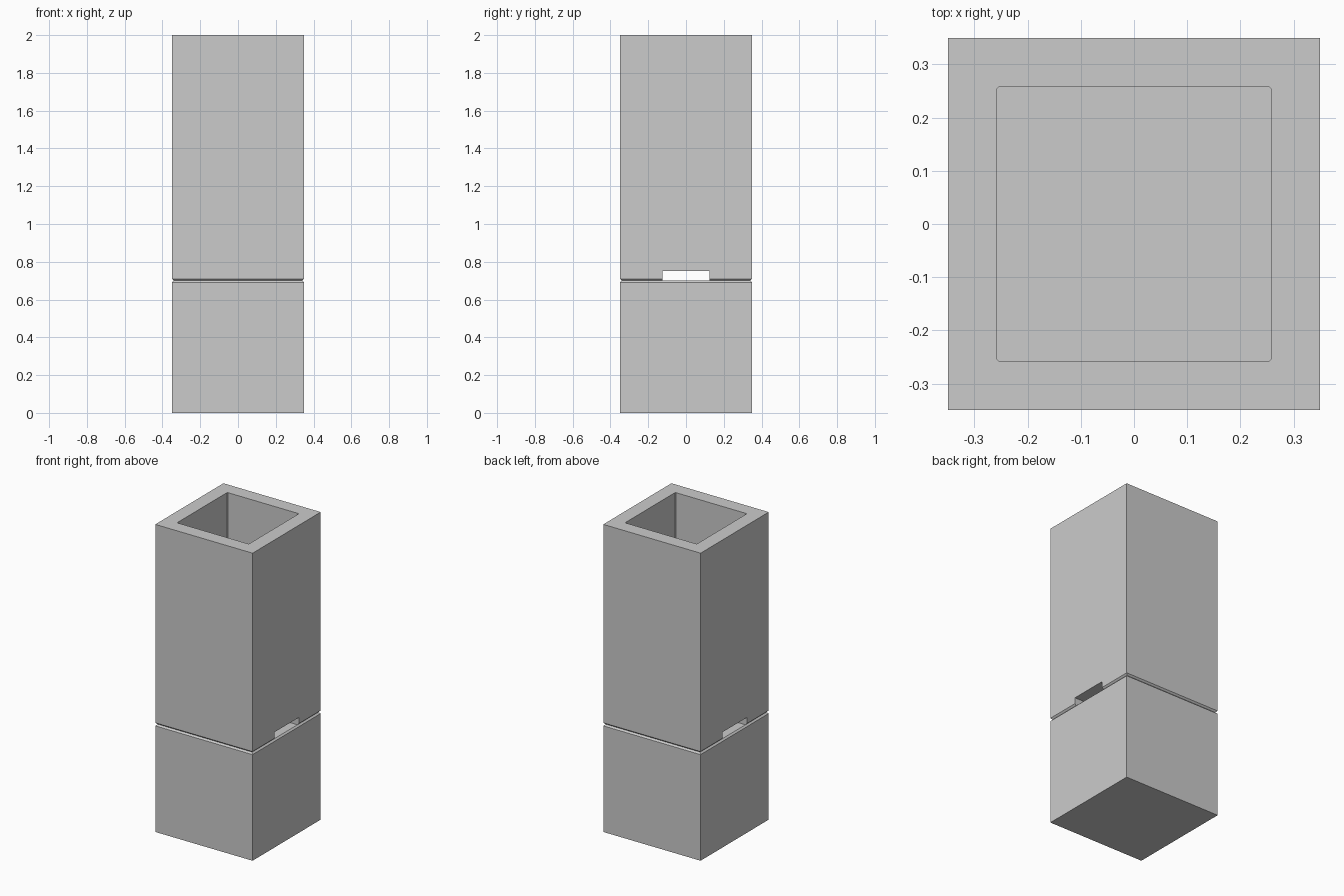
import bpy, bmesh

if "Cube" in bpy.data.objects:
    bpy.data.objects.remove(bpy.data.objects["Cube"])

HALF = 0.35      # half width of the pillar
JOINT = 0.70     # height where planter meets plinth
CHAMFER = 0.01


def box(name, lo, hi, bevel_test=None, width=CHAMFER):
    """Box from corner lo to corner hi; chamfers edges passing bevel_test(v1, v2)."""
    bm = bmesh.new()
    bmesh.ops.create_cube(bm, size=1)
    for v in bm.verts:
        v.co = [l + (c + 0.5) * (h - l) for l, h, c in zip(lo, hi, v.co)]
    if bevel_test:
        edges = [e for e in bm.edges if bevel_test(e.verts[0].co, e.verts[1].co)]
        bmesh.ops.bevel(bm, geom=edges, offset=width, segments=1, affect='EDGES')
    bmesh.ops.recalc_face_normals(bm, faces=bm.faces)
    mesh = bpy.data.meshes.new(name)
    bm.to_mesh(mesh)
    bm.free()
    obj = bpy.data.objects.new(name, mesh)
    bpy.context.collection.objects.link(obj)
    return obj


def at_joint(a, b):
    return abs(a.z - JOINT) < 1e-4 and abs(b.z - JOINT) < 1e-4


def upright(a, b):
    return abs(a.z - b.z) > 0.1


def cut(target, cutter):
    mod = target.modifiers.new(cutter.name, 'BOOLEAN')
    mod.operation = 'DIFFERENCE'
    mod.solver = 'EXACT'
    mod.object = cutter
    cutter.hide_render = True
    cutter.hide_set(True)


# Solid plinth with chamfered top rim
box("plinth", (-HALF, -HALF, 0), (HALF, HALF, JOINT), at_joint)

# Tall planter with chamfered bottom rim
planter = box("planter", (-HALF, -HALF, JOINT), (HALF, HALF, 2.0), at_joint)

# Open cavity from the top
cut(planter, box("cavity_cutter", (-0.258, -0.258, 0.80), (0.258, 0.258, 2.2),
                 upright, 0.004))

# Drain channel running through under the planter from side to side
cut(planter, box("channel_cutter", (-0.5, -0.125, 0.6), (0.5, 0.125, 0.75)))
